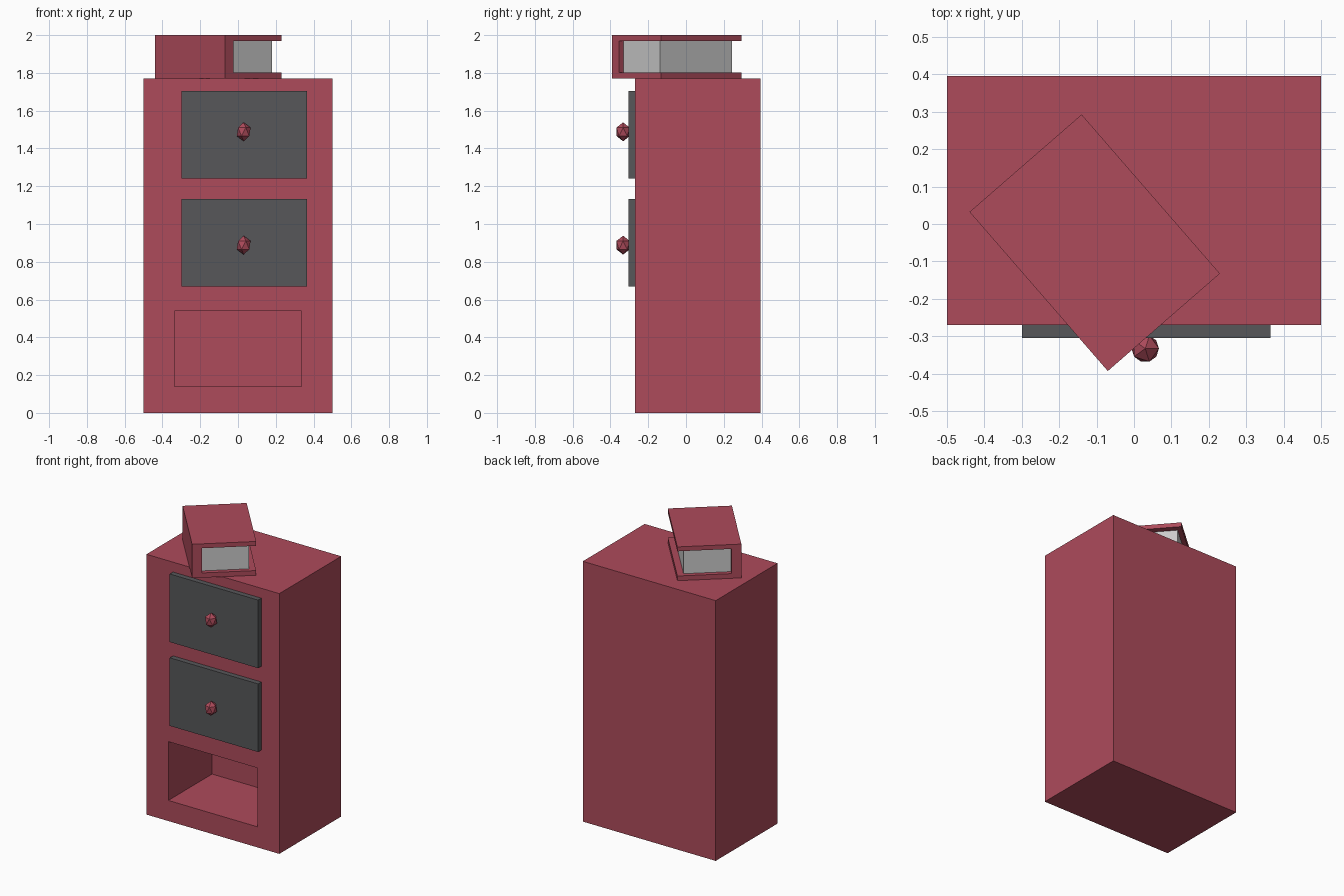
import bpy, bmesh, math
from mathutils import Matrix, Vector

if "Cube" in bpy.data.objects:
    bpy.data.objects.remove(bpy.data.objects["Cube"])


def material(name, rgb):
    m = bpy.data.materials.new(name)
    m.diffuse_color = (*rgb, 1)
    m.use_nodes = True
    m.node_tree.nodes["Principled BSDF"].inputs["Base Color"].default_value = m.diffuse_color
    return m


RED = material("red_paint", (0.42, 0.07, 0.105))
DARK = material("dark_grey", (0.095, 0.097, 0.102))


def finish(name, bm, mat=None):
    bmesh.ops.recalc_face_normals(bm, faces=bm.faces)
    me = bpy.data.meshes.new(name)
    bm.to_mesh(me)
    bm.free()
    ob = bpy.data.objects.new(name, me)
    bpy.context.collection.objects.link(ob)
    if mat:
        me.materials.append(mat)
    return ob


def box_bm(lo, hi):
    lo, hi = Vector(lo), Vector(hi)
    bm = bmesh.new()
    bmesh.ops.create_cube(bm, size=1)
    bmesh.ops.scale(bm, vec=hi - lo, verts=bm.verts)
    bmesh.ops.translate(bm, vec=(lo + hi) / 2, verts=bm.verts)
    return bm


# Cabinet body with an open niche sunk into the front
FRONT = -0.27
bm = box_bm((-0.5, FRONT, 0), (0.5, 0.395, 1.77))
front = min(bm.faces, key=lambda f: f.calc_center_median().y)
bmesh.ops.inset_region(bm, faces=[front], thickness=0.1)
for v in front.verts:
    v.co.x = math.copysign(0.335, v.co.x)
    v.co.z = 0.14 if v.co.z < 0.8 else 0.54
niche = bmesh.ops.extrude_discrete_faces(bm, faces=[front])["faces"][0]
bmesh.ops.translate(bm, vec=(0, 0.47, 0), verts=niche.verts)
finish("cabinet_body", bm, RED)

# Two drawer fronts, each with a faceted knob
for label, z in (("lower", 0.67), ("upper", 1.24)):
    finish(f"{label}_drawer_front",
           box_bm((-0.30, -0.305, z), (0.365, FRONT + 0.01, z + 0.463)), DARK)
for label, z in (("lower", 0.888), ("upper", 1.488)):
    bm = bmesh.new()
    bmesh.ops.create_icosphere(bm, subdivisions=1, radius=1)
    bmesh.ops.scale(bm, vec=(0.041, 0.041, 0.05), verts=bm.verts)
    bmesh.ops.translate(bm, vec=(0.03, -0.333, z), verts=bm.verts)
    finish(f"{label}_drawer_knob", bm, RED)

# Book lying on top: local x runs away from the spine, local y along it
WIDTH, LENGTH = 0.397, 0.5635
place = (Matrix.Translation((-0.07, -0.393, 1.77))
         @ Matrix.Rotation(math.radians(41), 4, "Z"))
bm = bmesh.new()
profile = [(0, 0), (WIDTH, 0), (WIDTH, 0.032), (0.06, 0.032),
           (0.06, 0.2), (WIDTH, 0.2), (WIDTH, 0.23), (0, 0.23)]
face = bm.faces.new([bm.verts.new((x, 0, z)) for x, z in profile])
ext = bmesh.ops.extrude_face_region(bm, geom=[face])["geom"]
bmesh.ops.translate(bm, vec=(0, LENGTH, 0),
                    verts=[g for g in ext if isinstance(g, bmesh.types.BMVert)])
finish("book_cover", bm, RED).matrix_world = place

pages = box_bm((0.06, 0.03, 0.032), (0.356, LENGTH - 0.03, 0.2))
finish("book_pages", pages).matrix_world = place
